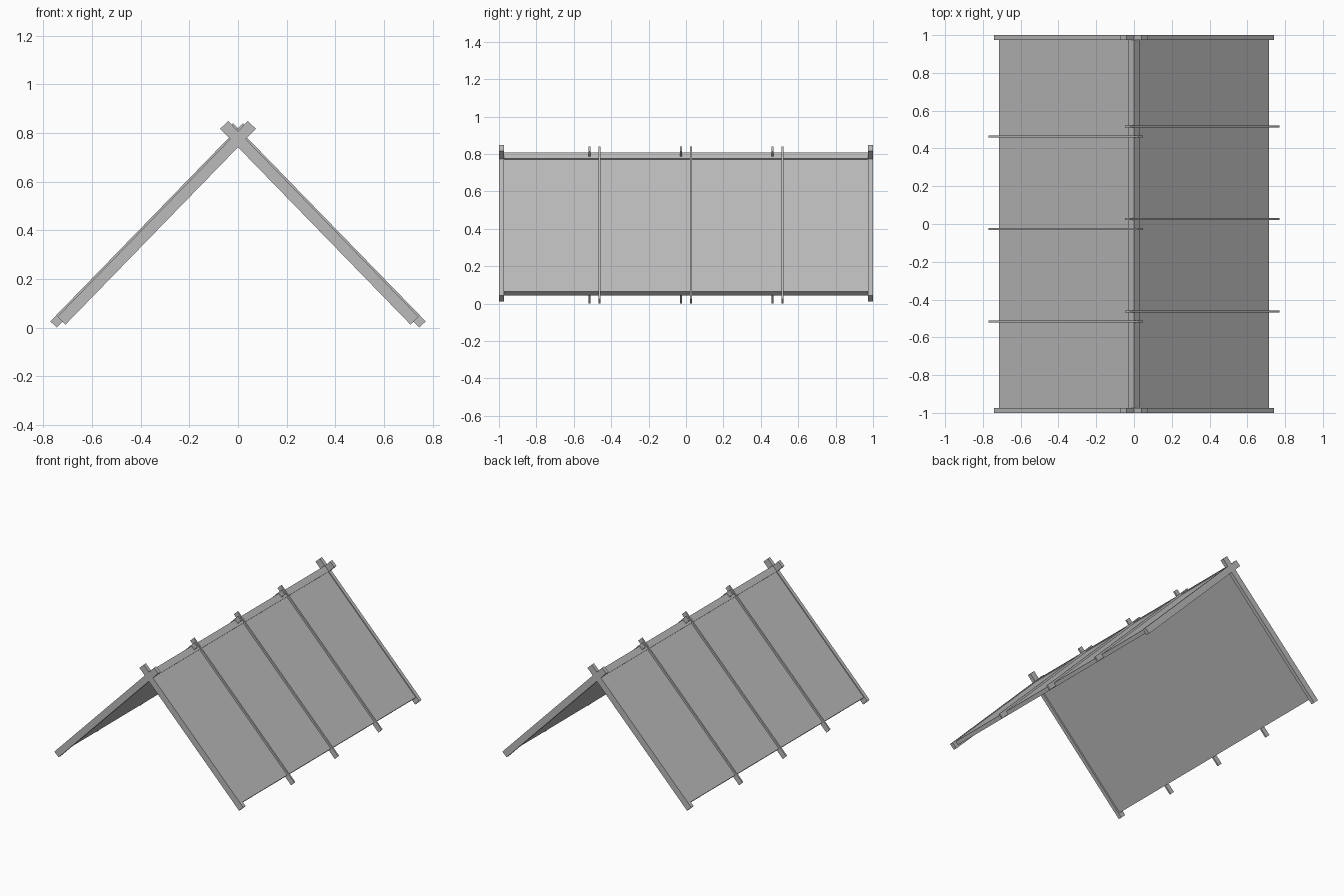
import bpy, bmesh, math
from mathutils import Vector

cube = bpy.data.objects.get("Cube")
if cube:
    bpy.data.objects.remove(cube)

grey = bpy.data.materials.new("plain grey")
grey.use_nodes = True
GREY = (0.5, 0.5, 0.5, 1)
grey.diffuse_color = GREY
grey.node_tree.nodes["Principled BSDF"].inputs["Base Color"].default_value = GREY

PITCH = math.radians(45.8)
C, S = math.cos(PITCH), math.sin(PITCH)


def on_slope(side, u, n):
    """Point at distance u up the slope and n out from it, as (x, z)."""
    return (-side * (u * C - n * S), u * S + n * C)


def ridge(n):
    """Point where the plane at offset n meets the centre line."""
    return (0, n / C)


def prism(name, profile, y0, y1):
    """Extrude an (x, z) profile from y0 to y1."""
    bm = bmesh.new()
    face = bm.faces.new([bm.verts.new((x, y0, z)) for x, z in profile])
    ext = bmesh.ops.extrude_face_region(bm, geom=[face])
    verts = [v for v in ext["geom"] if isinstance(v, bmesh.types.BMVert)]
    bmesh.ops.translate(bm, verts=verts, vec=Vector((0, y1 - y0, 0)))
    bmesh.ops.recalc_face_normals(bm, faces=bm.faces)
    mesh = bpy.data.meshes.new(name)
    bm.to_mesh(mesh)
    bm.free()
    mesh.materials.append(grey)
    obj = bpy.data.objects.new(name, mesh)
    bpy.context.collection.objects.link(obj)
    return obj


def beam(name, side, u0, u1, n0, n1, y, width):
    """Straight timber lying along the slope."""
    corners = [(u0, n0), (u1, n0), (u1, n1), (u0, n1)]
    prism(name, [on_slope(side, u, n) for u, n in corners], y - width / 2, y + width / 2)


for side, label in ((1, "left"), (-1, "right")):
    # Roof panel, mitred at the ridge
    prism(label + "_roof_panel",
          [on_slope(side, -0.452, 0.529), on_slope(side, -0.452, 0.557), ridge(0.557), ridge(0.529)],
          -0.98, 0.98)
    # Crossed boards on the gable ends
    for end, y in (("front", -0.987), ("back", 0.987)):
        beam(f"{label}_{end}_gable_board", side, -0.485, 0.637, 0.517, 0.563, y, 0.026)
    # Thin battens, staggered between the two slopes
    for i, y in enumerate((-0.463, 0.027, 0.516)):
        beam(f"{label}_batten_{i + 1}", side, -0.519, 0.617, 0.534, 0.571, side * y, 0.011)

# Folded cap along the ridge
outer, inner = 0.564, 0.552
u_edge = outer * S / C - 0.045
prism("ridge_cap",
      [on_slope(1, u_edge, inner), on_slope(1, u_edge, outer), ridge(outer),
       on_slope(-1, u_edge, outer), on_slope(-1, u_edge, inner), ridge(inner)],
      -0.98, 0.98)
